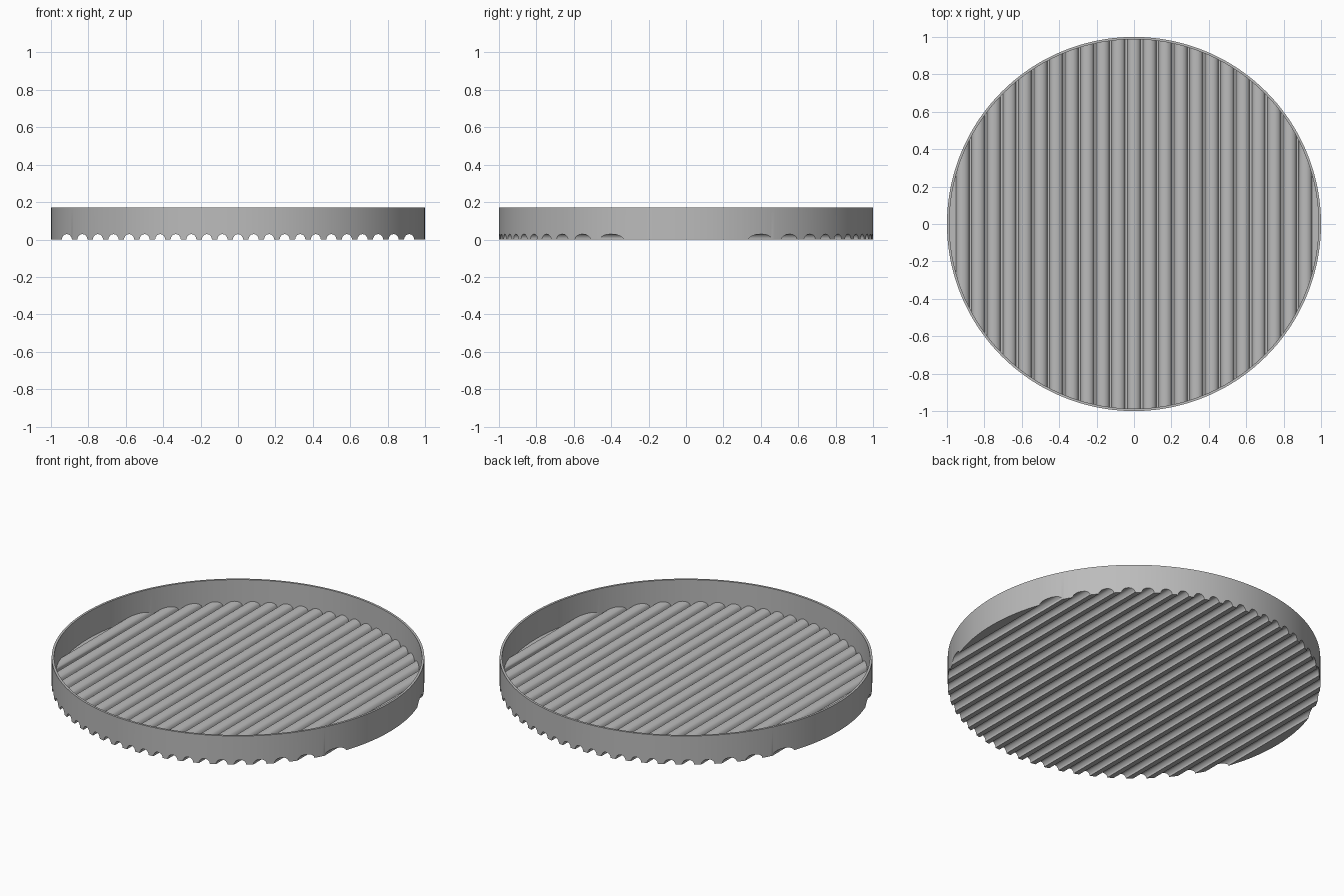
import bpy, bmesh
from math import sqrt, sin, cos, pi

cube = bpy.data.objects.get("Cube")
if cube:
    bpy.data.objects.remove(cube)

R, THICK, HEIGHT = 1.0, 0.013, 0.17   # dish radius, shell thickness, total height
RI = R - THICK
PITCH, GROOVES = 0.0832, 11           # groove spacing, grooves each side of centre
R_UNDER, R_OVER = 0.027, 0.036        # groove radius below, ridge radius above
STEPS = 8

centres = [k * PITCH for k in range(-GROOVES, GROOVES + 1)]


def arch(x, radius, rise):
    d = min(abs(x - c) for c in centres)
    return rise * sqrt(max(0.0, 1 - (d / radius) ** 2))


def under(x):
    return arch(x, R_UNDER, 0.029)


def over(x):
    return THICK + arch(x, R_OVER, 0.029)


# Stations across the dish: arch points, plus the round outer and inner ends
stations = set()
for c in centres:
    for r in (R_UNDER, R_OVER):
        stations.update(round(c + r * cos(pi * i / STEPS), 5) for i in range(STEPS + 1))
for r in (R, RI):
    for i in range(8):
        x = round(r * cos(i * 0.045), 5)
        if x > centres[-1] + R_OVER:
            stations.update((x, -x))
stations = sorted(stations)

bm = bmesh.new()


def station(x):
    """Front and back points of the section at x, from underside to floor."""
    xi = max(-RI, min(RI, x))
    yo, yi = sqrt(max(0, R * R - x * x)), sqrt(max(0, RI * RI - xi * xi))
    half = [(x, yo, under(x)), (x, yo, HEIGHT), (xi, yi, HEIGHT), (xi, yi, over(xi))]
    front = [bm.verts.new((px, -py, pz)) for px, py, pz in half]
    back = [bm.verts.new(p) for p in reversed(half)]
    return front + back


# Bridge neighbouring sections into outer wall, rim, inner wall, floor and underside
rings = [station(x) for x in stations]
for a, b in zip(rings, rings[1:]):
    for i in range(8):
        j = (i + 1) % 8
        bm.faces.new((a[i], a[j], b[j], b[i]))
bmesh.ops.remove_doubles(bm, verts=bm.verts, dist=1e-5)
bmesh.ops.dissolve_degenerate(bm, edges=bm.edges, dist=1e-6)
bmesh.ops.recalc_face_normals(bm, faces=bm.faces)

mesh = bpy.data.meshes.new("corrugated_dish")
bm.to_mesh(mesh)
bm.free()
dish = bpy.data.objects.new("corrugated_dish", mesh)
bpy.context.collection.objects.link(dish)

grey = bpy.data.materials.new("plain grey")
grey.use_nodes = True
colour = (0.5, 0.5, 0.5, 1)
grey.diffuse_color = colour
grey.node_tree.nodes["Principled BSDF"].inputs["Base Color"].default_value = colour
mesh.materials.append(grey)

bpy.context.view_layer.objects.active = dish
dish.select_set(True)
bpy.ops.object.shade_smooth_by_angle(angle=pi / 6)
